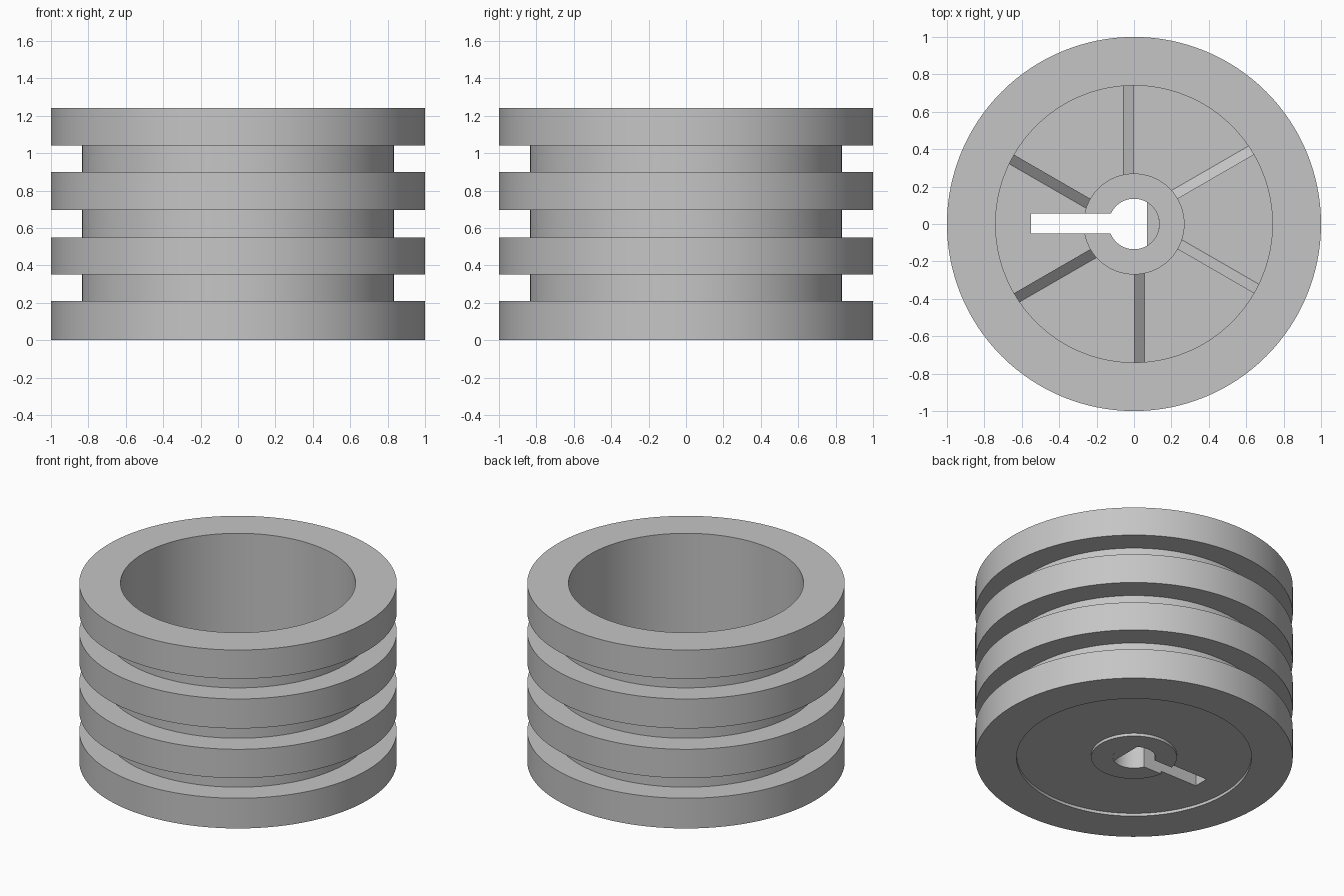
import bpy, bmesh, math
from mathutils import Matrix

cube = bpy.data.objects.get("Cube")
if cube:
    bpy.data.objects.remove(cube, do_unlink=True)

SEGMENTS = 128
BORE, HUB, HOLE = 0.74, 0.27, 0.135
FLOOR, RECESS, HUB_TOP, TOP = 0.2, 0.02, 0.3, 1.24

grey = bpy.data.materials.new("plain_grey")
grey.use_nodes = True
grey.diffuse_color = (0.56, 0.56, 0.56, 1)
grey.node_tree.nodes["Principled BSDF"].inputs["Base Color"].default_value = grey.diffuse_color


def finish(name, bm):
    bmesh.ops.recalc_face_normals(bm, faces=bm.faces)
    mesh = bpy.data.meshes.new(name)
    bm.to_mesh(mesh)
    bm.free()
    mesh.materials.append(grey)
    obj = bpy.data.objects.new(name, mesh)
    bpy.context.collection.objects.link(obj)
    return obj


def select(obj):
    bpy.ops.object.select_all(action='DESELECT')
    obj.select_set(True)
    bpy.context.view_layer.objects.active = obj


def lathe(name, profile):
    bm = bmesh.new()
    verts = [bm.verts.new((r, 0, z)) for r, z in profile]
    edges = [bm.edges.new(pair) for pair in zip(verts, verts[1:] + verts[:1])]
    bmesh.ops.spin(bm, geom=verts + edges, cent=(0, 0, 0), axis=(0, 0, 1),
                   angle=math.tau, steps=SEGMENTS, use_merge=True)
    bmesh.ops.remove_doubles(bm, verts=bm.verts, dist=1e-5)
    return finish(name, bm)


def prism(bm, points, offset):
    face = bm.faces.new([bm.verts.new(p) for p in points])
    new = bmesh.ops.extrude_face_region(bm, geom=[face])["geom"]
    moved = [v for v in new if isinstance(v, bmesh.types.BMVert)]
    bmesh.ops.translate(bm, vec=offset, verts=moved)
    return list(face.verts) + moved


# Grooved drum with recessed web and central hub, as one turned profile
outer = []
for low, high in ((0, 0.21), (0.35, 0.55), (0.695, 0.9), (1.04, TOP)):
    if low:
        outer.append((0.835, low))
    outer += [(1, low), (1, high)]
    if high < TOP:
        outer.append((0.835, high))
inner = [(BORE, TOP), (BORE, FLOOR), (HUB, FLOOR), (HUB, HUB_TOP), (HOLE, HUB_TOP),
         (HOLE, 0), (HUB, 0), (HUB, RECESS), (BORE, RECESS), (BORE, 0)]
drum = lathe("grooved_drum", outer + inner)

# Key slot cut through web and hub
bm = bmesh.new()
prism(bm, [(-0.55, -0.05, -0.1), (0, -0.05, -0.1), (0, 0.055, -0.1), (-0.55, 0.055, -0.1)],
      (0, 0, 0.6))
cutter = finish("slot_cutter", bm)
cutter.hide_render = True
cut = drum.modifiers.new("key_slot", 'BOOLEAN')
cut.operation, cut.solver, cut.object = 'DIFFERENCE', 'EXACT', cutter
select(drum)
bpy.ops.object.modifier_apply(modifier=cut.name)
bpy.data.objects.remove(cutter, do_unlink=True)
bpy.ops.object.shade_smooth_by_angle(angle=math.radians(30))

# Flat side of the shaft hole
bm = bmesh.new()
half = math.acos(0.07 / HOLE)
arc = [half * (i / 8 - 1) for i in range(17)]
prism(bm, [(HOLE * math.cos(a), HOLE * math.sin(a), 0) for a in arc], (0, 0, 0.18))
finish("shaft_flat", bm)

# Six ratchet teeth on the web, each a ramp with one upright face
bm = bmesh.new()
for i in range(6):
    z = FLOOR - 0.01
    ramp = [(0, 0.26, z), (-0.055, 0.26, z), (-0.055, 0.26, FLOOR), (0, 0.26, FLOOR + 0.05)]
    verts = prism(bm, ramp, (0, BORE - 0.26, 0))
    bmesh.ops.rotate(bm, verts=verts, cent=(0, 0, 0), matrix=Matrix.Rotation(i * math.tau / 6, 3, 'Z'))
finish("ratchet_teeth", bm)
